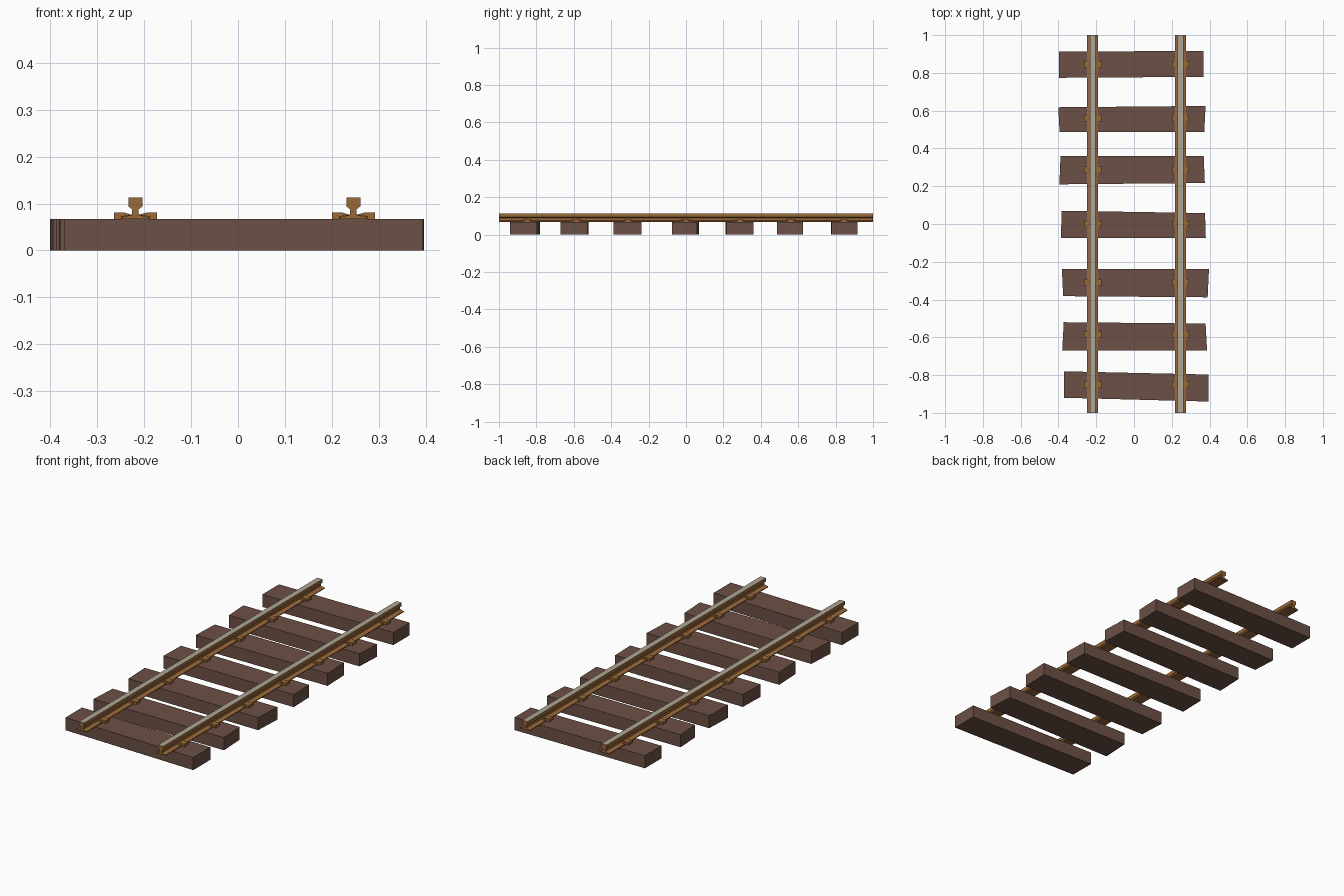
import bpy

cube = bpy.data.objects.get("Cube")
if cube:
    bpy.data.objects.remove(cube, do_unlink=True)


def material(name, colour):
    mat = bpy.data.materials.new(name)
    mat.use_nodes = True
    mat.diffuse_color = (*colour, 1)
    mat.node_tree.nodes["Principled BSDF"].inputs["Base Color"].default_value = (*colour, 1)
    return mat


wood = material("dark brown wood", (0.15, 0.08, 0.06))
rust = material("rusty iron", (0.32, 0.14, 0.04))
steel = material("worn steel", (0.42, 0.38, 0.30))


def prism(name, outline, low, high, axis, mats):
    """Extrude a closed outline from low to high along the y or z axis."""
    place = {"y": lambda a, b, t: (a, t, b), "z": lambda a, b, t: (a, b, t)}[axis]
    n = len(outline)
    verts = [place(a, b, t) for t in (low, high) for a, b in outline]
    faces = [tuple(range(n))[::-1], tuple(range(n, 2 * n))]
    faces += [(i, (i + 1) % n, (i + 1) % n + n, i + n) for i in range(n)]
    if axis == "y":
        faces = [f[::-1] for f in faces]
    mesh = bpy.data.meshes.new(name)
    mesh.from_pydata(verts, [], faces)
    for mat in mats:
        mesh.materials.append(mat)
    mesh.update()
    obj = bpy.data.objects.new(name, mesh)
    bpy.context.collection.objects.link(obj)
    return obj


def mirrored(half, x):
    """Close a half outline (bottom to top) across the line at x."""
    return [(x + a, b) for a, b in half] + [(x - a, b) for a, b in reversed(half)]


BED = 0.067
TOP = 0.113
RAILS = {"right": -0.219, "left": 0.246}

# Sleepers: left x, right x, front and back y at each end, end skew, fixing y
sleepers = [
    (-0.37, 0.395, -0.92, -0.94, -0.78, -0.797, 0.0, -0.85),
    (-0.38, 0.387, -0.67, -0.67, -0.52, -0.527, 0.008, -0.587),
    (-0.375, 0.39, -0.382, -0.388, -0.237, -0.237, -0.007, -0.31),
    (-0.387, 0.38, -0.073, -0.075, 0.07, 0.058, 0.004, 0.0),
    (-0.395, 0.375, 0.21, 0.217, 0.361, 0.361, 0.006, 0.287),
    (-0.394, 0.372, 0.487, 0.487, 0.618, 0.625, -0.007, 0.56),
    (-0.398, 0.367, 0.774, 0.779, 0.913, 0.916, 0.0, 0.845),
]

# Rail section: thin foot, narrow web and chamfered head
section = [(0.029, BED), (0.029, 0.071), (0.007, 0.076), (0.007, 0.088),
           (0.015, 0.094), (0.015, TOP)]

for side, x in RAILS.items():
    rail = prism(side + "_rail", mirrored(section, x), -1, 1, "y", [rust, steel])
    for face in rail.data.polygons:
        face.material_index = int(face.normal.z > 0.9 and face.center.z > TOP - 0.001)

for i, (x0, x1, f0, f1, b0, b1, skew, y) in enumerate(sleepers, 1):
    outline = [(x0, f0), (x1, f1), (x1 - skew, b1), (x0 + skew, b0)]
    prism(f"sleeper_{i}", outline, 0, BED, "z", [wood])
    # Fixings: a raised clip across the rail foot on a slightly longer pad
    for side, x in RAILS.items():
        clip = [(0.046, BED), (0.046, 0.081), (0.024, 0.081), (0.007, 0.076)]
        prism(f"{side}_clip_{i}", mirrored(clip, x), y - 0.017, y + 0.017, "y", [rust])
        pad = [(0.031, BED), (0.031, 0.073), (0.007, 0.077)]
        prism(f"{side}_pad_{i}", mirrored(pad, x), y - 0.027, y + 0.027, "y", [rust])
